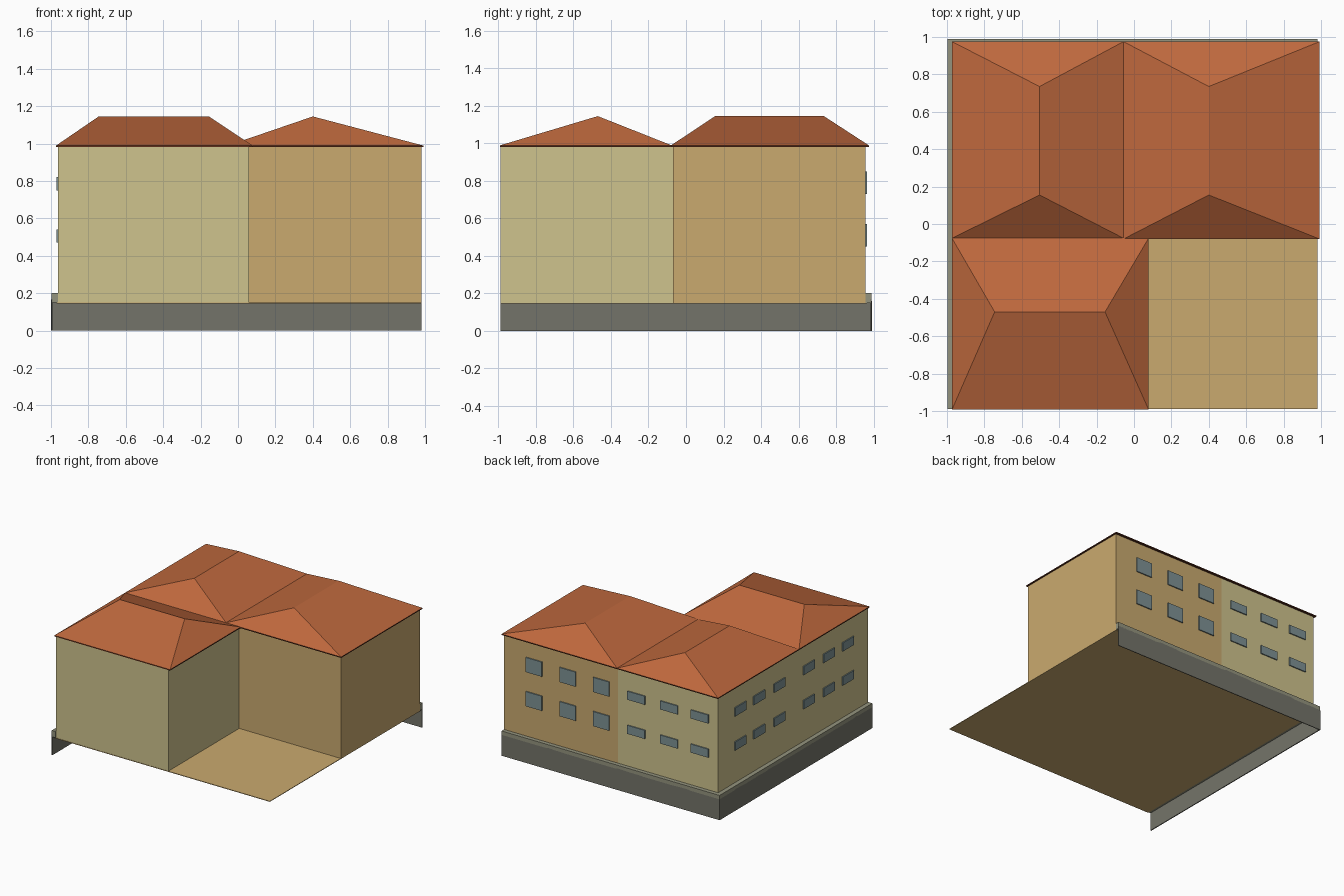
import bpy, bmesh, random

if "Cube" in bpy.data.objects:
    bpy.data.objects.remove(bpy.data.objects["Cube"])

random.seed(4)


def mat(name, r, g, b):
    def lin(c):
        c /= 255
        return c / 12.92 if c < 0.04045 else ((c + 0.055) / 1.055) ** 2.4
    m = bpy.data.materials.new(name)
    m.diffuse_color = (lin(r), lin(g), lin(b), 1)
    m.use_nodes = True
    m.node_tree.nodes["Principled BSDF"].inputs["Base Color"].default_value = m.diffuse_color
    return m


TAN = mat("tan plaster", 202, 170, 111)
OLIVE = mat("pale olive plaster", 207, 195, 141)
ROOF = mat("terracotta tiles", 190, 104, 61)
FASCIA = mat("dark eave brown", 92, 46, 28)
STONE = mat("grey stone", 116, 116, 106)
COPING = mat("light stone", 148, 148, 126)
GLASS = mat("blue grey glass", 126, 146, 148)


def mesh(name, verts, faces, *mats):
    me = bpy.data.meshes.new(name)
    bm = bmesh.new()
    vs = [bm.verts.new(v) for v in verts]
    for f in faces:
        bm.faces.new([vs[i] for i in f])
    bmesh.ops.recalc_face_normals(bm, faces=bm.faces)
    bm.to_mesh(me)
    bm.free()
    for m in mats:
        me.materials.append(m)
    ob = bpy.data.objects.new(name, me)
    bpy.context.collection.objects.link(ob)
    return ob


SIDES = [(0, 1, 5, 4), (1, 2, 6, 5), (2, 3, 7, 6), (3, 0, 4, 7)]


def rect(x0, x1, y0, y1, z):
    return [(x0, y0, z), (x1, y0, z), (x1, y1, z), (x0, y1, z)]


def box(name, x0, x1, y0, y1, z0, z1, m):
    return mesh(name, rect(x0, x1, y0, y1, z0) + rect(x0, x1, y0, y1, z1),
                SIDES + [(3, 2, 1, 0), (4, 5, 6, 7)], m)


def hip_roof(name, x0, x1, y0, y1, ridge_a, ridge_b):
    """Hipped roof: thin fascia below, four slopes meeting at a ridge."""
    v = rect(x0, x1, y0, y1, 0.981) + rect(x0, x1, y0, y1, 0.989)
    v += [(*ridge_a, 1.145), (*ridge_b, 1.145)]
    if ridge_a[1] == ridge_b[1]:   # ridge along x
        top = [(4, 5, 9, 8), (5, 6, 9), (6, 7, 8, 9), (7, 4, 8)]
    else:                          # ridge along y
        top = [(4, 5, 8), (5, 6, 9, 8), (6, 7, 9), (7, 4, 8, 9)]
    ob = mesh(name, v, SIDES + [(3, 2, 1, 0)] + top, ROOF, FASCIA)
    for p in ob.data.polygons:
        p.material_index = 0 if p.normal.z > 0.2 else 1


# Ground slab
box("courtyard_slab", -0.97, 0.982, -0.99, 0.965, 0.145, 0.15, TAN)

# Three building wings
box("front_left_wing", -0.962, 0.06, -0.988, -0.07, 0.15, 0.983, OLIVE)
box("back_left_wing", -0.962, -0.054, -0.07, 0.957, 0.15, 0.983, OLIVE)
box("back_right_wing", -0.054, 0.982, -0.07, 0.957, 0.15, 0.983, TAN)

# Roofs
hip_roof("front_left_roof", -0.973, 0.078, -0.992, -0.076, (-0.745, -0.47), (-0.155, -0.47))
hip_roof("back_left_roof", -0.973, -0.056, -0.076, 0.975, (-0.505, 0.155), (-0.505, 0.735))
hip_roof("back_right_roof", -0.056, 0.992, -0.08, 0.975, (0.4, 0.155), (0.4, 0.735))

# Windows in two storeys on the back and left sides
for s, dz in enumerate((0, 0.28)):
    for i, x in enumerate((0.707, 0.4, 0.096)):
        box(f"tall_window_{s}_{i}", x - 0.073, x + 0.073, 0.957, 0.966, 0.45 + dz, 0.57 + dz, GLASS)
    for i, x in enumerate((-0.222, -0.52, -0.798)):
        box(f"back_window_{s}_{i}", x - 0.079, x + 0.079, 0.957, 0.966, 0.47 + dz, 0.54 + dz, GLASS)
    for i, y in enumerate((0.675, 0.43, 0.166, -0.213, -0.472, -0.722)):
        box(f"side_window_{s}_{i}", -0.971, -0.962, y - 0.072, y + 0.072, 0.47 + dz, 0.54 + dz, GLASS)

# Stone retaining walls, with a coping on top
box("back_stone_wall", -0.998, 0.982, 0.984, 0.99, 0, 0.17, STONE)
box("left_stone_wall", -0.998, -0.992, -0.99, 0.99, 0, 0.17, STONE)
box("back_coping", -0.998, 0.982, 0.957, 0.99, 0.15, 0.202, COPING)
box("left_coping", -0.998, -0.962, -0.99, 0.957, 0.15, 0.202, COPING)


def skirt(name, start, end, along_x, d):
    """Dark stone face with an uneven upper edge, laid over the coping."""
    n = 28
    pt = (lambda t, z: (t, d, z)) if along_x else (lambda t, z: (d, t, z))
    ts = [start + (end - start) * i / n for i in range(n + 1)]
    verts = [pt(t, 0) for t in ts] + [pt(t, random.uniform(0.155, 0.178)) for t in ts]
    mesh(name, verts, [(i, i + 1, n + 2 + i, n + 1 + i) for i in range(n)], STONE)


skirt("back_stone_face", 0.982, -1.0, True, 0.992)
# outward normal faces -x
skirt("left_stone_face", 0.992, -0.99, False, -1.0)
for nm in ("back_stone_face", "left_stone_face"):
    me = bpy.data.objects[nm].data
    n = me.polygons[0].normal
    if n.y < -0.5 or n.x > 0.5:
        me.flip_normals()
